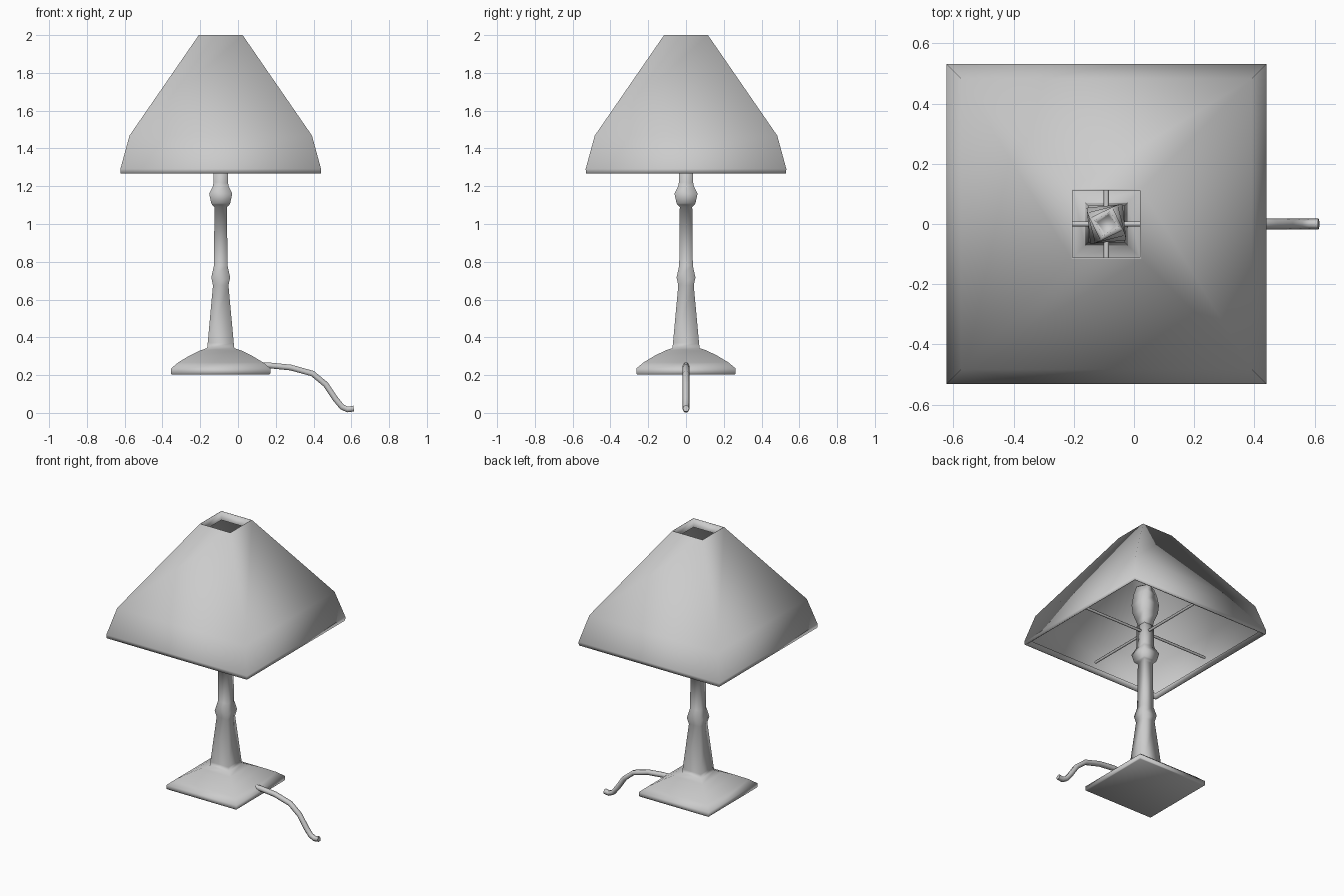
import bpy, bmesh
from math import pi, cos, sin

if "Cube" in bpy.data.objects:
    bpy.data.objects.remove(bpy.data.objects["Cube"])

CX = -0.0915  # lamp axis


def square_loft(name, profile, caps=True):
    """Stack square rings given as (half width, z[, twist])."""
    bm = bmesh.new()
    rings = []
    for half, z, *twist in profile:
        a0 = pi / 4 + (twist[0] if twist else 0)
        r = half * 2 ** 0.5
        rings.append([bm.verts.new((CX + r * cos(a0 + i * pi / 2),
                                    r * sin(a0 + i * pi / 2), z)) for i in range(4)])
    for low, high in zip(rings, rings[1:]):
        for i in range(4):
            j = (i + 1) % 4
            bm.faces.new((low[i], low[j], high[j], high[i]))
    if caps:
        bm.faces.new(rings[0][::-1])
        bm.faces.new(rings[-1])
    mesh = bpy.data.meshes.new(name)
    bm.to_mesh(mesh)
    bm.free()
    mesh.shade_smooth()
    obj = bpy.data.objects.new(name, mesh)
    bpy.context.collection.objects.link(obj)
    return obj


def tube(name, points, radius, resolution=1):
    """Round tube following a polyline."""
    curve = bpy.data.curves.new(name, 'CURVE')
    curve.dimensions = '3D'
    curve.bevel_depth = radius
    curve.bevel_resolution = resolution
    curve.use_fill_caps = True
    spline = curve.splines.new('POLY')
    spline.points.add(len(points) - 1)
    for p, co in zip(spline.points, points):
        p.co = (*co, 1)
    spline.use_smooth = True
    obj = bpy.data.objects.new(name, curve)
    bpy.context.collection.objects.link(obj)
    return obj


# Square foot with a domed top, running into the column with collar and knob
square_loft("foot_and_column", [
    (0.258, 0.203), (0.263, 0.208), (0.263, 0.235), (0.225, 0.267), (0.165, 0.303),
    (0.11, 0.33), (0.072, 0.343), (0.069, 0.37), (0.041, 0.675), (0.05, 0.717),
    (0.036, 0.78), (0.033, 1.09), (0.046, 1.102), (0.05, 1.11), (0.061, 1.16),
    (0.042, 1.2), (0.038, 1.22), (0.038, 1.36)])

# Bulb, twisted, with a recessed tip
square_loft("bulb", [(0.03, 1.34), (0.038, 1.39), (0.055, 1.45, 0.05),
                     (0.06, 1.51, 0.1), (0.052, 1.58, 0.25), (0.042, 1.63, 0.45),
                     (0.03, 1.64, 0.5), (0.022, 1.60, 0.6)])

# Pyramid shade with its top and bottom hems folded inwards
square_loft("shade", [(0.514, 1.3), (0.522, 1.267), (0.53, 1.267), (0.531, 1.292), (0.483, 1.468),
                      (0.116, 2.0), (0.112, 2.0), (0.113, 1.94)], caps=False)

# Crossed rods that carry the shade
Z, REACH = 1.315, 0.48
tube("support_rod_x", [(CX - REACH, 0, Z), (CX + REACH, 0, Z)], 0.009)
tube("support_rod_y", [(CX, -REACH, Z), (CX, REACH, Z)], 0.009)

# Power cable drooping to the ground
path = [(0.10, 0.25), (0.17, 0.251), (0.28, 0.24), (0.395, 0.208), (0.465, 0.15),
        (0.515, 0.075), (0.55, 0.032), (0.58, 0.018), (0.613, 0.023)]
tube("cable", [(x, 0, z) for x, z in path], 0.0175)
